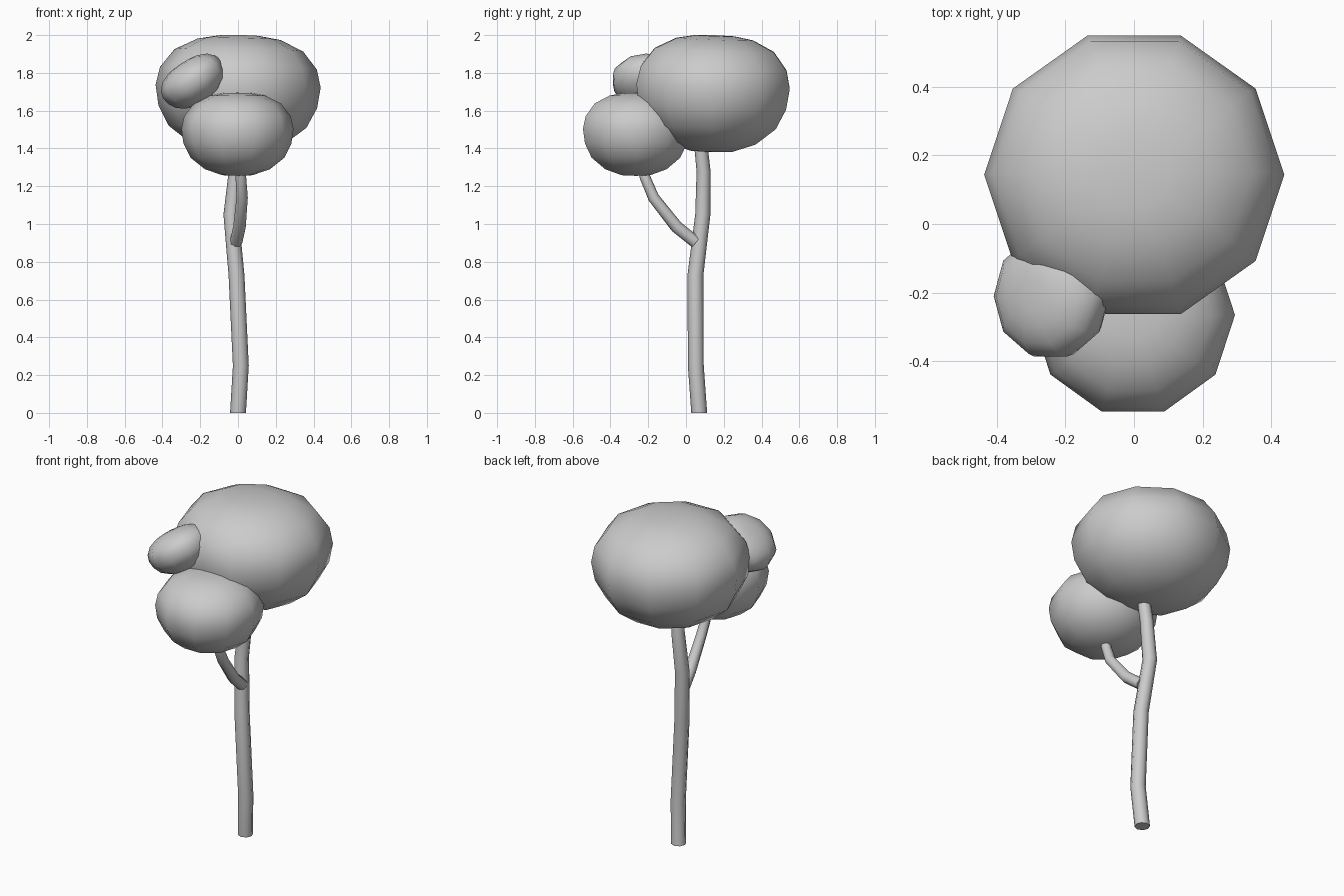
import bpy, bmesh, math
from mathutils import Vector

if "Cube" in bpy.data.objects:
    bpy.data.objects.remove(bpy.data.objects["Cube"])


def finish(name, bm, angle):
    bmesh.ops.recalc_face_normals(bm, faces=bm.faces)
    mesh = bpy.data.meshes.new(name)
    bm.to_mesh(mesh)
    bm.free()
    ob = bpy.data.objects.new(name, mesh)
    bpy.context.collection.objects.link(ob)
    bpy.ops.object.select_all(action='DESELECT')
    ob.select_set(True)
    bpy.context.view_layer.objects.active = ob
    bpy.ops.object.shade_smooth_by_angle(angle=math.radians(angle))
    return ob


def bridge(bm, rings):
    for a, b in zip(rings, rings[1:]):
        n = len(a)
        for i in range(n):
            bm.faces.new((a[i], a[(i + 1) % n], b[(i + 1) % n], b[i]))


# Foliage: a ten-sided rounded lathe shape, unit radius and half height
PROFILE = [(0.27, -0.985), (0.58, -0.84), (0.835, -0.565), (0.961, -0.226),
           (1.0, 0.129), (0.95, 0.435), (0.778, 0.742), (0.5, 0.93), (0.25, 0.99)]


def foliage(name, loc, size, rot=(0, 0, 0)):
    bm = bmesh.new()
    rings = [[bm.verts.new((r * math.cos(i * math.tau / 10), r * math.sin(i * math.tau / 10), z))
              for i in range(10)] for r, z in PROFILE]
    bridge(bm, rings)
    for ring, z in ((rings[0], -1), (rings[-1], 1)):
        tip = bm.verts.new((0, 0, z))
        for i in range(10):
            bm.faces.new((ring[i], ring[(i + 1) % 10], tip))
    ob = finish(name, bm, 80)
    ob.location, ob.scale = loc, size
    ob.rotation_euler = [math.radians(a) for a in rot]


# Wood: an eight-sided tube along a path of (x, y, z, radius)
def limb(name, path, sides=8):
    bm = bmesh.new()
    pts = [Vector(p[:3]) for p in path]
    rings = []
    for k, p in enumerate(pts):
        t = (pts[min(k + 1, len(pts) - 1)] - pts[max(k - 1, 0)]).normalized()
        if k == 0 and p.z == 0:
            t = Vector((0, 0, 1))  # level foot on the ground
        u = Vector((0, 1, 0)).cross(t).normalized()
        v = t.cross(u)
        r = path[k][3]
        rings.append([bm.verts.new(p + r * (math.cos(i * math.tau / sides) * u
                                            + math.sin(i * math.tau / sides) * v))
                      for i in range(sides)])
    bridge(bm, rings)
    bm.faces.new(rings[0])
    bm.faces.new(rings[-1])
    finish(name, bm, 50)


limb("trunk", [(0, 0.07, 0, 0.042), (0.015, 0.052, 0.25, 0.042), (-0.008, 0.05, 0.73, 0.042),
               (-0.037, 0.089, 1.05, 0.04), (-0.012, 0.093, 1.28, 0.037), (0, 0.075, 1.45, 0.035)])
limb("branch", [(-0.01, 0.05, 0.905, 0.033), (0.008, -0.05, 0.985, 0.033),
                (0.022, -0.172, 1.14, 0.03), (0.015, -0.218, 1.25, 0.028), (0.005, -0.25, 1.38, 0.026)])

foliage("main_crown", (0, 0.142, 1.69), (0.437, 0.427, 0.31), (-2, 1, 0))
foliage("lower_crown", (-0.003, -0.265, 1.475), (0.297, 0.295, 0.22))
foliage("small_crown", (-0.235, -0.21, 1.752), (0.183, 0.185, 0.117), (0, -33, 0))
